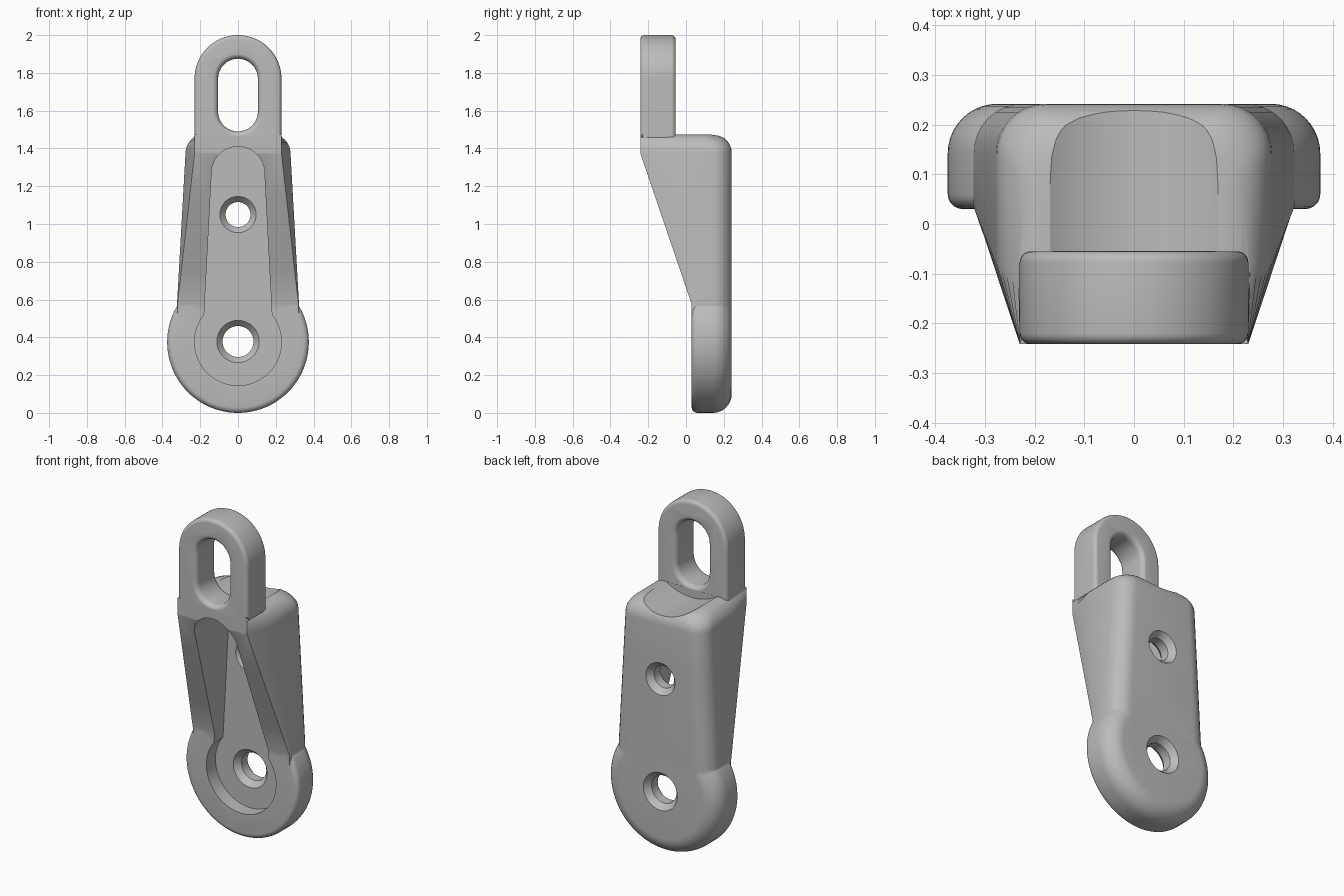
import bpy, bmesh
from math import sin, cos, pi, sqrt

cube = bpy.data.objects.get("Cube")
if cube:
    bpy.data.objects.remove(cube, do_unlink=True)

grey = bpy.data.materials.new("plain_grey")
grey.use_nodes = True
colour = (0.5, 0.5, 0.5, 1)
grey.diffuse_color = colour
grey.node_tree.nodes["Principled BSDF"].inputs["Base Color"].default_value = colour


def loft(name, rings):
    """Skin equal-length rings of points and cap both ends."""
    bm = bmesh.new()
    rows = [[bm.verts.new(p) for p in ring] for ring in rings]
    n = len(rows[0])
    for a, b in zip(rows, rows[1:]):
        for i in range(n):
            j = (i + 1) % n
            bm.faces.new((a[i], a[j], b[j], b[i]))
    bm.faces.new(rows[0])
    bm.faces.new(rows[-1])
    bmesh.ops.recalc_face_normals(bm, faces=bm.faces)
    mesh = bpy.data.meshes.new(name)
    bm.to_mesh(mesh)
    bm.free()
    mesh.materials.append(grey)
    ob = bpy.data.objects.new(name, mesh)
    bpy.context.collection.objects.link(ob)
    return ob


def arc(r, a0, a1, n):
    return [(r * cos(a0 + (a1 - a0) * i / n), r * sin(a0 + (a1 - a0) * i / n))
            for i in range(n + 1)]


def disc(name, z, profile, n=96):
    """Stack of circles along y from (radius, y) pairs."""
    return loft(name, [[(r * cos(2 * pi * i / n), y, z + r * sin(2 * pi * i / n))
                        for i in range(n)] for r, y in profile])


def arch(r, y, z0, z1, round_base):
    """Arch-topped outline in the xz plane, with a flat or round base."""
    pts = [(x, y, z1 + z) for x, z in arc(r, 0, pi, 32)]
    if round_base:
        return pts + [(x, y, z0 + z) for x, z in arc(r, pi, 2 * pi, 32)]
    return pts + [(-r, y, z0), (r, y, z0)]


def rounded_depth(y0, y1, b, n=5):
    """(inset, y) pairs for an extrusion with rounded rims."""
    front = [(b * (1 - sin(t)), y0 + b * (1 - cos(t)))
             for t in [pi / 2 * i / n for i in range(n + 1)]]
    return front + [(d, y0 + y1 - y) for d, y in reversed(front)]


# Tapered body: wedge front, flared sides, rounded back and top
BACK, FRONT, R, SHOULDER = 0.242, -0.242, 0.1, 1.375


def body_ring(z):
    t = min(max((SHOULDER - z) / 0.8, 0), 1)
    over = max(z - SHOULDER, 0)
    inset = R - sqrt(max(R * R - over * over, 0))
    wide = 0.278 + 0.045 * t - inset
    half = [(0.23 + 0.09 * t, FRONT + 0.272 * t),
            (wide, -0.08 + 0.115 * t)]
    half += [(wide - R + x, BACK - inset - R + y) for x, y in arc(R, 0, pi / 2, 8)]
    return [(x, y, z) for x, y in half] + [(-x, y, z) for x, y in reversed(half)]


levels = [0.375, 0.575, 0.75, 0.95, 1.15] + [SHOULDER + z for x, z in arc(R, 0, pi / 2, 8)]
body = loft("bracket_body", [body_ring(z) for z in levels])

# Round foot with a large back radius
C = 0.375
foot = disc("round_foot", C,
            [(C - d, y) for d, y in rounded_depth(0.03, BACK, 0.03)[:6]] +
            [(C - R + x, BACK - R + y) for x, y in arc(R, 0, pi / 2, 10)])

# Upright loop, with its slot
loop = loft("hanging_loop", [arch(0.23 - d, y, 1.38, 1.77, False)
                             for d, y in rounded_depth(FRONT, -0.055, 0.022)])
slot = loft("slot_cutter", [arch(0.105 + d, y, 1.595, 1.77, True)
                            for d, y in rounded_depth(FRONT - 0.001, -0.054, 0.03)])

# Front pocket, top saddle and countersunk screw holes
FLOOR = 0.115
pocket = loft("pocket_cutter", [
    [(0.183, y, 0.45), (0.14, y, 1.27)] +
    [(x, y, 1.27 + z) for x, z in arc(0.14, 0, pi, 32)][1:] + [(-0.183, y, 0.45)]
    for y in (-0.5, FLOOR)])
well = disc("foot_pocket_cutter", C, [(0.23, -0.5), (0.23, FLOOR)])
saddle = disc("saddle_cutter", 1.735, [(0.31, -0.054), (0.31, 0.5)], 128)
holes = [disc("screw_hole_cutter", z,
              [(rim, FLOOR - 0.05), (rim, FLOOR), (r, FLOOR + 0.035),
               (r, BACK - 0.035), (rim, BACK), (rim, BACK + 0.05)], 48)
         for z, r, rim in ((0.378, 0.082, 0.112), (1.05, 0.066, 0.096))]


def combine(target, other, operation):
    mod = target.modifiers.new(operation.lower(), "BOOLEAN")
    mod.object, mod.operation, mod.solver = other, operation, "EXACT"
    bpy.context.view_layer.objects.active = target
    bpy.ops.object.modifier_apply(modifier=mod.name)
    bpy.data.objects.remove(other, do_unlink=True)


combine(body, foot, "UNION")
combine(body, saddle, "DIFFERENCE")
combine(body, loop, "UNION")
for cutter in [slot, pocket, well] + holes:
    combine(body, cutter, "DIFFERENCE")

bpy.ops.object.select_all(action="DESELECT")
body.select_set(True)
bpy.context.view_layer.objects.active = body
bpy.ops.object.shade_smooth_by_angle(angle=pi / 6)
